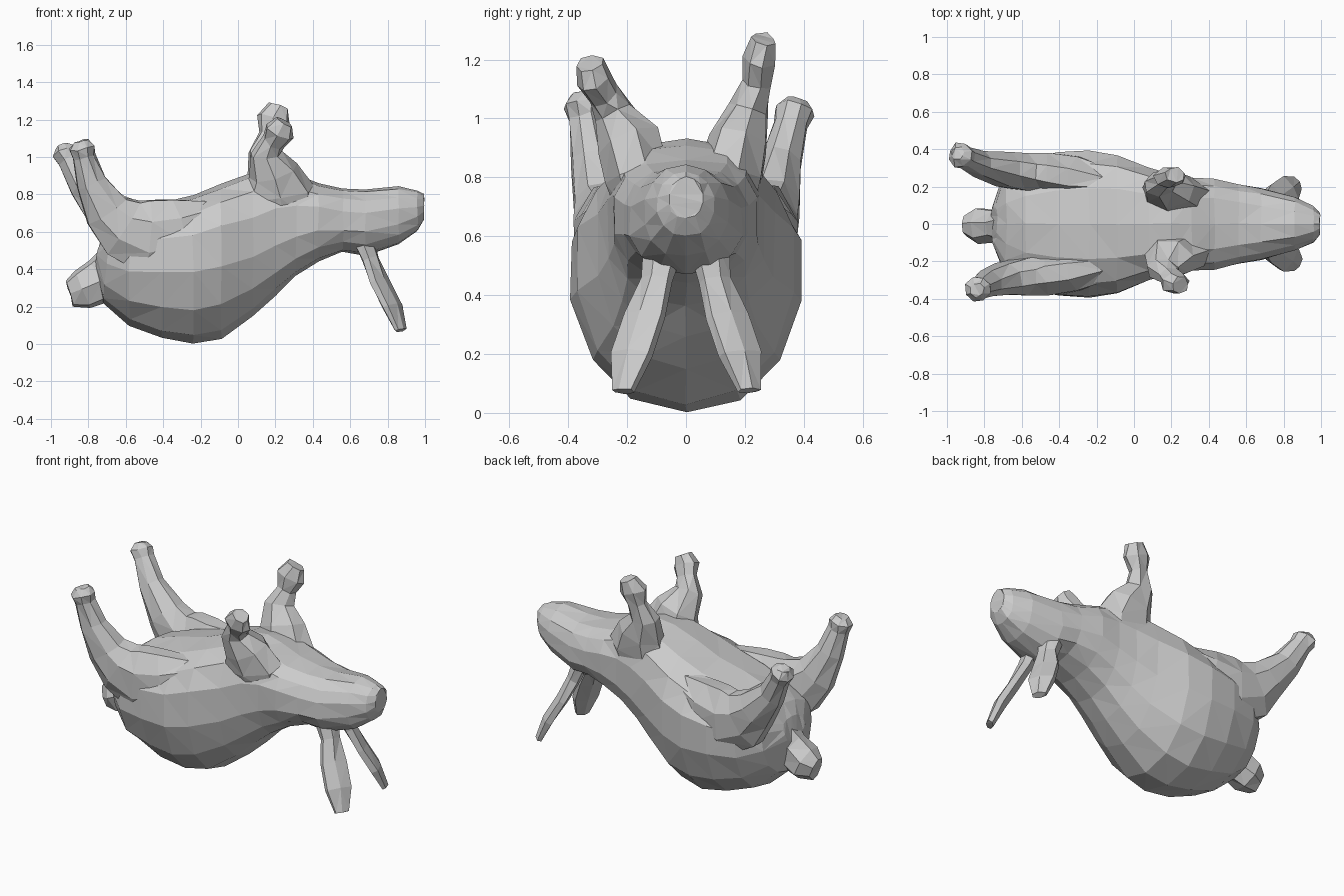
import bpy, bmesh, math, random
from mathutils import Vector
random.seed(4)


def skin(name, rings, jitter=0.0):
    """Bridge rings of points into a closed, triangulated, flat-shaded mesh."""
    bm = bmesh.new()
    vr = [[bm.verts.new(Vector(p) + Vector([random.uniform(-jitter, jitter) for _ in range(3)]))
           for p in r] for r in rings]
    n = len(rings[0])
    for a, b in zip(vr, vr[1:]):
        for i in range(n):
            j = (i + 1) % n
            bm.faces.new((a[i], a[j], b[j], b[i]))
    bm.faces.new(vr[0])
    bm.faces.new(vr[-1])
    bmesh.ops.recalc_face_normals(bm, faces=bm.faces)
    bmesh.ops.triangulate(bm, faces=bm.faces)
    me = bpy.data.meshes.new(name)
    bm.to_mesh(me)
    bm.free()
    ob = bpy.data.objects.new(name, me)
    bpy.context.collection.objects.link(ob)
    return ob


def tube(name, stations, sides=6, jitter=0.0, twist=0.0):
    """Stations: (centre, radius sideways, radius in the x/z plane)."""
    cs = [Vector(s[0]) for s in stations]
    rings = []
    for i, (c, ra, rb) in enumerate(stations):
        d = (cs[min(i + 1, len(cs) - 1)] - cs[max(i - 1, 0)]).normalized()
        v = d.cross(Vector((0, 1, 0))).normalized()
        u = v.cross(d)
        u, v = (u * math.cos(twist) + v * math.sin(twist),
                v * math.cos(twist) - u * math.sin(twist))
        rings.append([cs[i] + u * ra * math.cos(t) + v * rb * math.sin(t)
                      for t in (2 * math.pi * (k + 0.5) / sides for k in range(sides))])
    return skin(name, rings, jitter)


def body_ring(x, lo, hi, w, zw, lean, p, n=14):
    """Section, widest at zw; lean tilts it along x, small p squares its top."""
    pts = []
    for k in range(n):
        t = 2 * math.pi * k / n + math.pi / 2
        c, s = math.cos(t), math.sin(t)
        h = (hi - zw) if s > 0 else (zw - lo)
        q = p if s > 0 else 0.92
        pts.append((x + lean * s, w * math.copysign(abs(c) ** q, c),
                    zw + h * math.copysign(abs(s) ** q, s)))
    return pts


# Torso, neck and head: x, bottom, top, half width, widest height, lean, top power
body_rings = [(-0.75, 0.42, 0.56, 0.10, 0.50, 0.02, 1), (-0.70, 0.22, 0.63, 0.25, 0.50, 0.02, 1),
              (-0.58, 0.10, 0.70, 0.35, 0.48, 0, 1), (-0.41, 0.03, 0.76, 0.39, 0.50, 0, .95),
              (-0.24, 0.0, 0.80, 0.40, 0.51, 0, .9), (-0.09, 0.03, 0.86, 0.375, 0.54, 0, .85),
              (0.08, 0.15, 0.92, 0.305, 0.57, 0, .78), (0.20, 0.26, 0.93, 0.27, 0.61, 0, .7),
              (0.31, 0.36, 0.91, 0.25, 0.64, 0, .68), (0.43, 0.44, 0.86, 0.245, 0.66, 0, .7),
              (0.56, 0.49, 0.83, 0.215, 0.65, 0, .75), (0.68, 0.47, 0.825, 0.195, 0.65, 0, .85),
              (0.86, 0.53, 0.84, 0.145, 0.68, 0, .9), (0.96, 0.60, 0.82, 0.10, 0.71, 0, 1),
              (0.995, 0.66, 0.80, 0.06, 0.73, 0, 1)]
body = skin("body", [body_ring(*b) for b in body_rings], 0.004)
parts = []

# Hind legs: flat thigh along the flank, then the foot kicked upward
for side, foot in ((1, (-0.945, 0.375, 1.06)), (-1, (-0.84, -0.355, 1.085))):
    f = Vector(foot)
    knee = Vector((-0.70, side * 0.295, 0.71))
    m1, m2 = knee.lerp(f, 0.4), knee.lerp(f, 0.78)
    m1.x -= 0.03
    m2.x -= 0.015
    parts.append(tube("hind_leg", [
        ((-0.12, side * 0.22, 0.68), 0.08, 0.10), ((-0.30, side * 0.25, 0.60), 0.12, 0.19),
        ((-0.48, side * 0.27, 0.57), 0.12, 0.215), ((-0.61, side * 0.28, 0.62), 0.105, 0.18),
        (knee, 0.095, 0.13), (m1, 0.075, 0.085), (m2, 0.06, 0.062),
        (m2.lerp(f, 0.6), 0.07, 0.07), (f, 0.035, 0.04)], 8, 0.006))

# Front legs: broad shoulder, bent wrist and stubby paw
parts.append(tube("front_leg", [
    ((0.22, 0.14, 0.68), 0.09, 0.17), ((0.21, 0.15, 0.80), 0.115, 0.20),
    ((0.185, 0.18, 0.92), 0.105, 0.145), ((0.14, 0.215, 1.03), 0.07, 0.09),
    ((0.17, 0.24, 1.12), 0.048, 0.06), ((0.19, 0.25, 1.20), 0.06, 0.09),
    ((0.22, 0.265, 1.27), 0.04, 0.055)], 7, 0.005))
parts.append(tube("front_leg", [
    ((0.23, -0.14, 0.68), 0.09, 0.17), ((0.22, -0.16, 0.80), 0.115, 0.20),
    ((0.19, -0.19, 0.92), 0.115, 0.135), ((0.15, -0.245, 1.02), 0.07, 0.085),
    ((0.19, -0.28, 1.08), 0.055, 0.065), ((0.22, -0.315, 1.135), 0.062, 0.085),
    ((0.25, -0.325, 1.185), 0.045, 0.05)], 7, 0.005))

# Ears: wide thin blades hanging down, turned outward
for s in (1, -1):
    parts.append(tube("ear", [
        ((0.67, s * 0.08, 0.56), 0.075, 0.05), ((0.71, s * 0.10, 0.45), 0.06, 0.04),
        ((0.76, s * 0.14, 0.33), 0.085, 0.036), ((0.825, s * 0.185, 0.20), 0.085, 0.034),
        ((0.87, s * 0.215, 0.075), 0.045, 0.022)], 6, 0.003, -s * 0.5))

# Tail: short faceted knob on a broad root
parts.append(tube("tail", [
    ((-0.62, 0, 0.42), 0.14, 0.15), ((-0.73, -0.01, 0.34), 0.085, 0.13),
    ((-0.83, -0.01, 0.29), 0.10, 0.11), ((-0.90, -0.01, 0.27), 0.06, 0.075)], 7, 0.005))

# Fuse limbs, ears and tail into one continuous skin
for p in parts:
    m = body.modifiers.new("fuse_" + p.name, 'BOOLEAN')
    m.operation, m.solver, m.object = 'UNION', 'EXACT', p
    m.use_self = True
    p.hide_render = True
